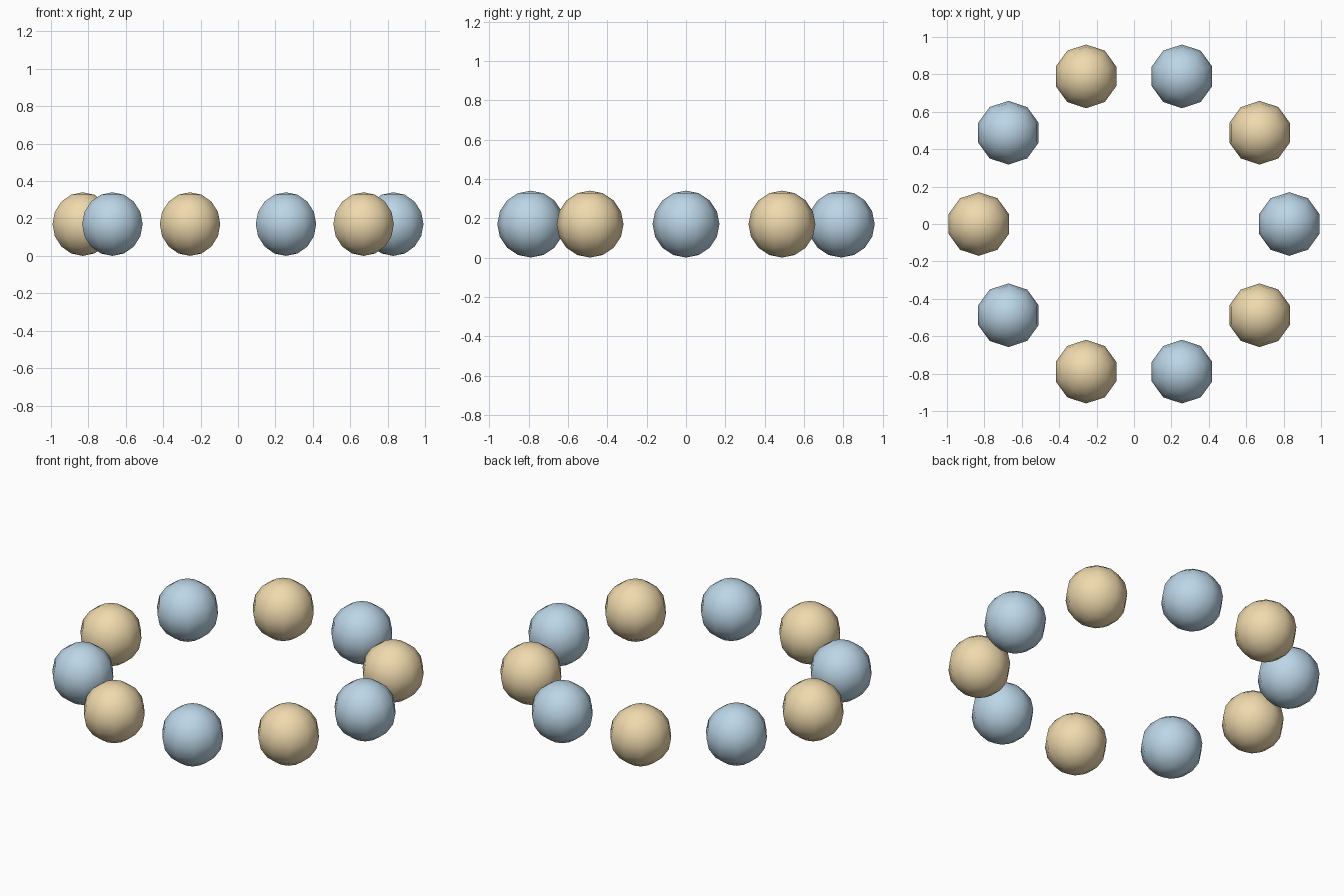
import bpy
from math import cos, sin, tau

if "Cube" in bpy.data.objects:
    bpy.data.objects.remove(bpy.data.objects["Cube"])

COUNT = 10
BEAD_R = 0.17
RING_R = 1.0 - BEAD_R


def make_material(name, color):
    mat = bpy.data.materials.new(name)
    mat.diffuse_color = (*color, 1.0)
    mat.use_nodes = True
    mat.node_tree.nodes["Principled BSDF"].inputs["Base Color"].default_value = mat.diffuse_color
    return mat


blue = make_material("pale_blue", (0.50, 0.67, 0.80))
tan = make_material("warm_tan", (0.87, 0.70, 0.42))

# Ring of low-poly smooth beads in alternating colours, all facing the same way
for i in range(COUNT):
    a = tau * i / COUNT
    bpy.ops.mesh.primitive_uv_sphere_add(
        segments=10, ring_count=8, radius=BEAD_R,
        location=(RING_R * cos(a), RING_R * sin(a), BEAD_R))
    bead = bpy.context.object
    bead.name = f"bead_{i + 1}"
    bead.data.materials.append(tan if i % 2 else blue)
    bpy.ops.object.shade_smooth()
